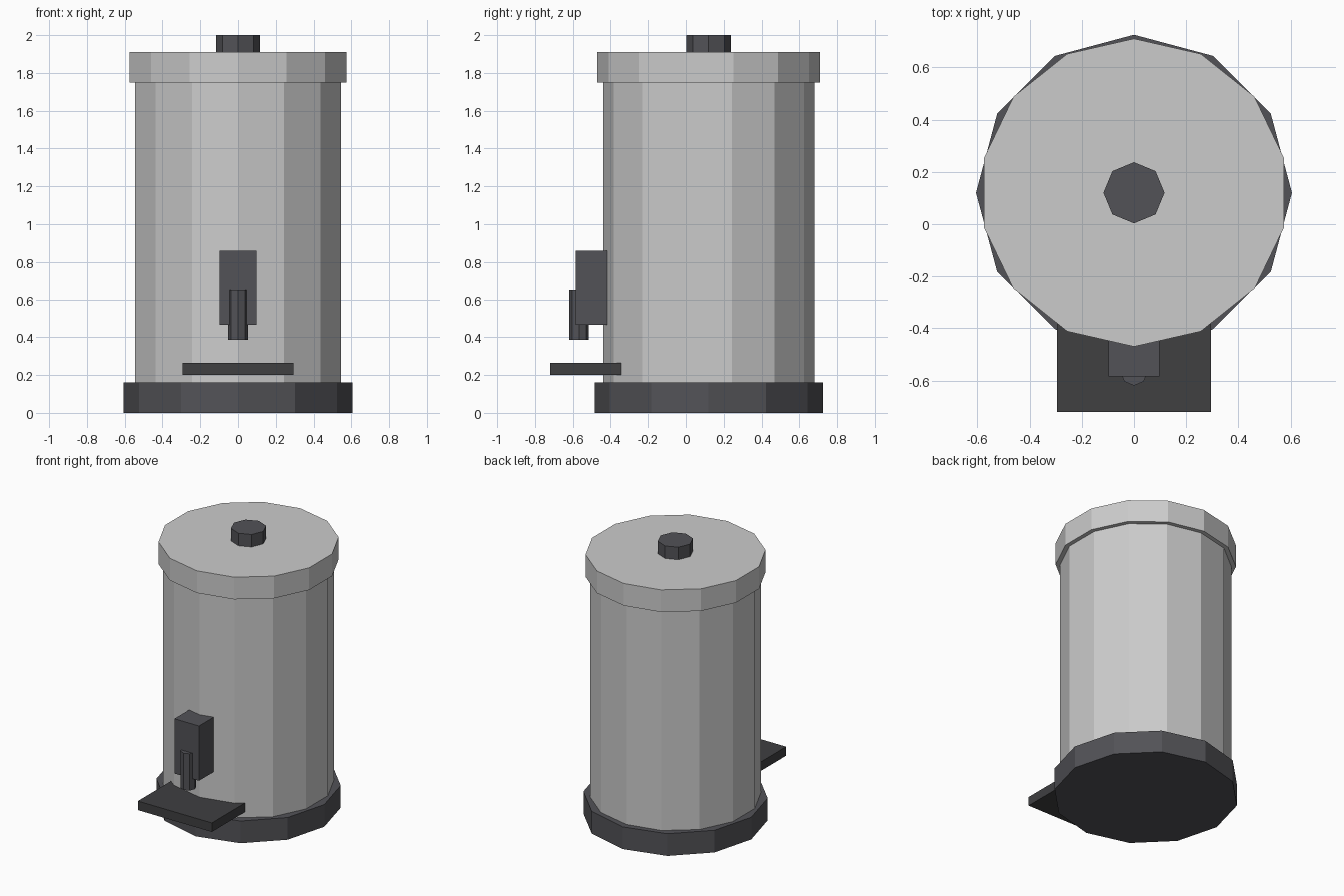
import bpy, math

if "Cube" in bpy.data.objects:
    bpy.data.objects.remove(bpy.data.objects["Cube"])

CY = 0.12  # centre line of the urn


def material(name, rgb):
    m = bpy.data.materials.new(name)
    m.diffuse_color = (*rgb, 1)
    m.use_nodes = True
    m.node_tree.nodes["Principled BSDF"].inputs["Base Color"].default_value = m.diffuse_color
    return m


dark = material("dark_plastic", (0.085, 0.085, 0.095))
black = material("black_tray", (0.05, 0.05, 0.053))


def prism(name, sides, radius, y, z0, z1, mat=None):
    # Blender cylinders start with a vertex on +y
    bpy.ops.mesh.primitive_cylinder_add(vertices=sides, radius=radius, depth=z1 - z0,
                                        location=(0, y, (z0 + z1) / 2))
    finish(name, mat)


def box(name, half_width, y0, y1, z0, z1, mat=None):
    bpy.ops.mesh.primitive_cube_add(size=1, location=(0, (y0 + y1) / 2, (z0 + z1) / 2))
    bpy.context.object.scale = (2 * half_width, y1 - y0, z1 - z0)
    bpy.ops.object.transform_apply(location=False, rotation=False, scale=True)
    finish(name, mat)


def finish(name, mat):
    ob = bpy.context.object
    ob.name = name
    if mat:
        ob.data.materials.append(mat)


# Urn: foot, tank, lid and knob
prism("base", 12, 0.605, CY, 0, 0.16, dark)
prism("tank", 14, 0.56, CY, 0.16, 1.75)
prism("lid", 14, 0.59, CY, 1.75, 1.91)
prism("lid_knob", 8, 0.117, CY, 1.91, 2.0, dark)

# Tap and drip tray on the front
box("tap_block", 0.098, -0.585, -0.40, 0.465, 0.86, dark)
prism("spout", 8, 0.052, -0.567, 0.385, 0.65, dark)
box("drip_tray", 0.295, -0.72, -0.335, 0.20, 0.265, black)
